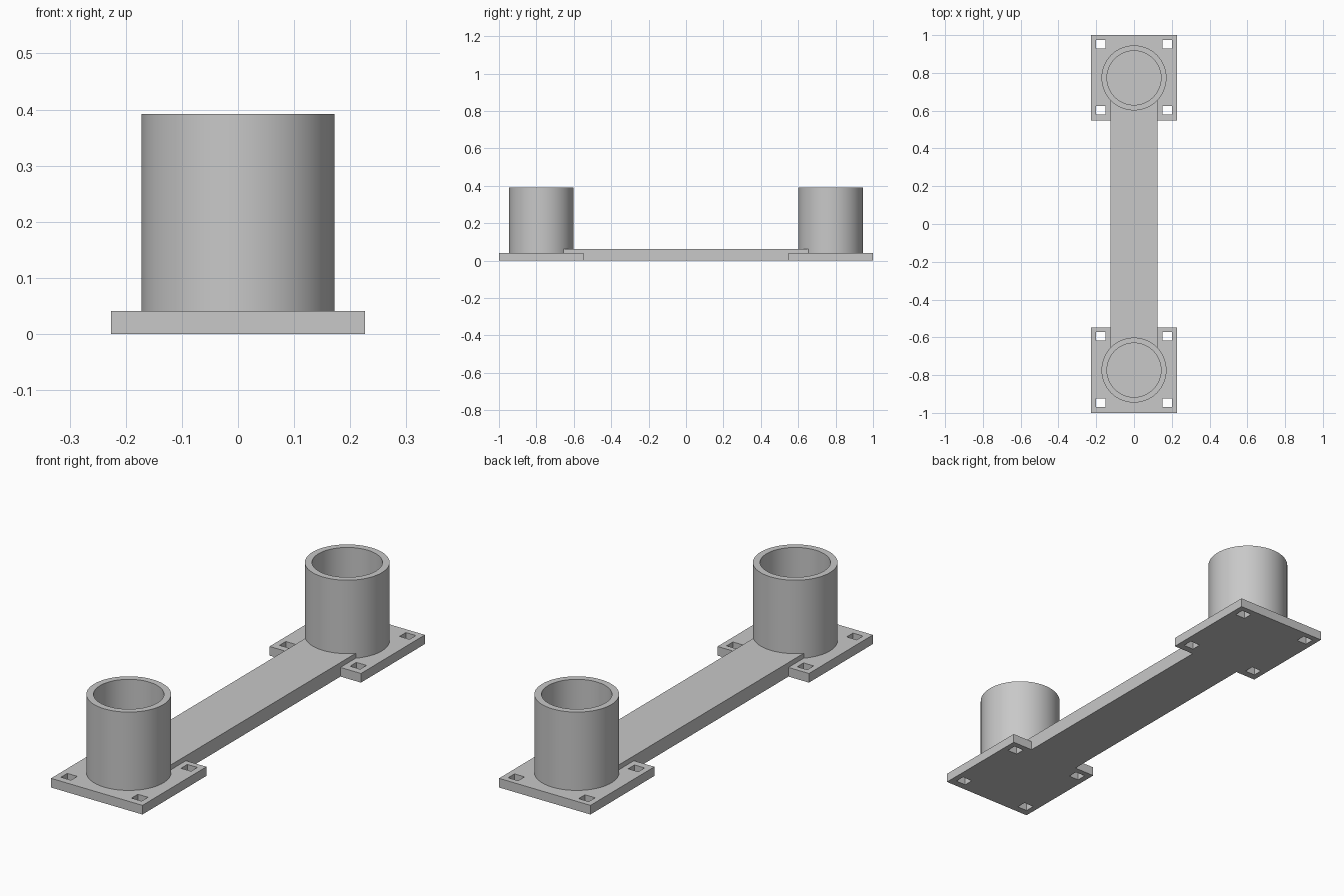
import bpy
import math

cube = bpy.data.objects.get("Cube")
if cube:
    bpy.data.objects.remove(cube, do_unlink=True)

# Main dimensions
PLATE = 0.453
PLATE_H = 0.041
SOCKET_Y = 1 - PLATE / 2
SOCKET_R, BORE_R, SOCKET_TOP = 0.172, 0.143, 0.392
BRIDGE_W, BRIDGE_H, BRIDGE_END = 0.25, 0.063, 0.70
HOLE_X, HOLE_Y, HOLE_OFFSET = 0.05, 0.045, 0.175

grey = bpy.data.materials.new("plain_grey")
grey.use_nodes = True
colour = (0.58, 0.58, 0.58, 1)
grey.diffuse_color = colour
grey.node_tree.nodes["Principled BSDF"].inputs["Base Color"].default_value = colour


def finish(name):
    obj = bpy.context.object
    obj.name = name
    obj.data.materials.append(grey)
    return obj


def box(name, x, y, size_x, size_y, z0, z1):
    bpy.ops.mesh.primitive_cube_add(size=1, location=(x, y, (z0 + z1) / 2))
    bpy.context.object.scale = (size_x, size_y, z1 - z0)
    bpy.ops.object.transform_apply(location=True, rotation=False, scale=True)
    return finish(name)


def cylinder(name, y, radius, z0, z1):
    bpy.ops.mesh.primitive_cylinder_add(
        vertices=96, radius=radius, depth=z1 - z0, location=(0, y, (z0 + z1) / 2))
    bpy.ops.object.transform_apply(location=True, rotation=False, scale=True)
    return finish(name)


def combine(target, tool, operation):
    tool.hide_render = True
    mod = target.modifiers.new(operation.lower(), 'BOOLEAN')
    mod.operation = operation
    mod.solver = 'EXACT'
    mod.object = tool
    bpy.context.view_layer.objects.active = target
    bpy.ops.object.modifier_apply(modifier=mod.name)
    bpy.data.objects.remove(tool, do_unlink=True)


# Bridge between the two sockets, fused with plates and sockets
bracket = box("twin_socket_bracket", 0, 0, BRIDGE_W, 2 * BRIDGE_END, 0, BRIDGE_H)
for side in (-1, 1):
    y = side * SOCKET_Y
    combine(bracket, box("base_plate", 0, y, PLATE, PLATE, 0, PLATE_H), 'UNION')
    combine(bracket, cylinder("socket", y, SOCKET_R, PLATE_H / 2, SOCKET_TOP), 'UNION')

# Blind bores and square bolt holes
for side in (-1, 1):
    y = side * SOCKET_Y
    combine(bracket, cylinder("bore", y, BORE_R, PLATE_H, SOCKET_TOP + 0.1), 'DIFFERENCE')
    for sx in (-1, 1):
        for sy in (-1, 1):
            hole = box("bolt_hole", sx * HOLE_OFFSET, y + 0.003 + sy * HOLE_OFFSET,
                       HOLE_X, HOLE_Y, -0.1, 0.1)
            combine(bracket, hole, 'DIFFERENCE')

# Smooth socket walls with crisp edges
bpy.ops.object.select_all(action='DESELECT')
bracket.select_set(True)
bpy.context.view_layer.objects.active = bracket
bpy.ops.object.shade_smooth_by_angle(angle=math.radians(30))
